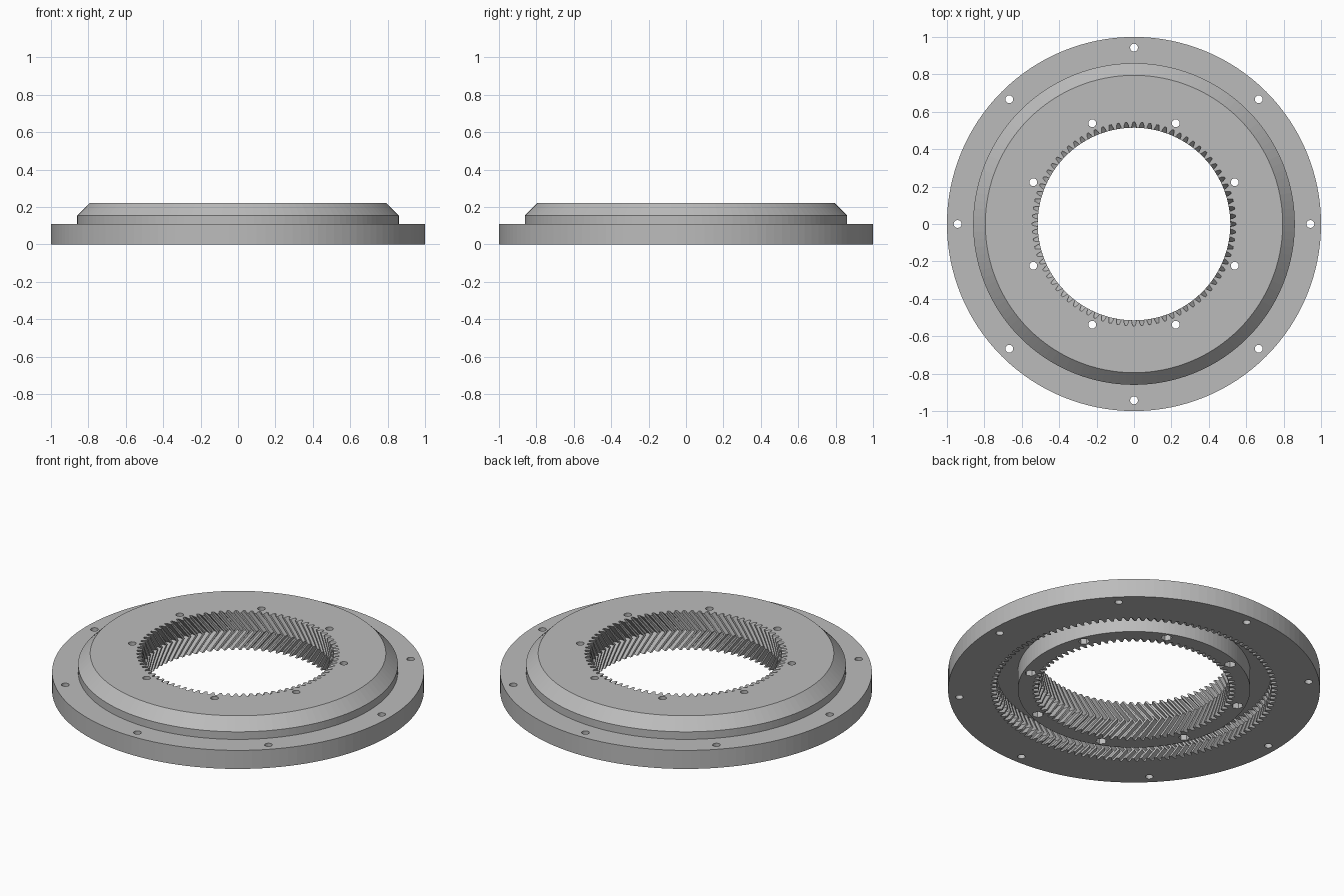
import bpy
import bmesh
from math import cos, sin, pi, tau

if "Cube" in bpy.data.objects:
    bpy.data.objects.remove(bpy.data.objects["Cube"], do_unlink=True)

SIDES = 128
GREY = (0.5, 0.5, 0.5, 1.0)

steel = bpy.data.materials.new("plain grey")
steel.use_nodes = True
steel.diffuse_color = GREY
for node in steel.node_tree.nodes:
    if node.type == 'BSDF_PRINCIPLED':
        node.inputs["Base Color"].default_value = GREY


def finish(name, bm):
    bmesh.ops.recalc_face_normals(bm, faces=bm.faces)
    mesh = bpy.data.meshes.new(name)
    bm.to_mesh(mesh)
    bm.free()
    mesh.materials.append(steel)
    obj = bpy.data.objects.new(name, mesh)
    bpy.context.collection.objects.link(obj)
    return obj


def loft(bm, loops):
    """Closed solid through a stack of equal-length loops."""
    rings = [[bm.verts.new(p) for p in loop] for loop in loops]
    for low, high in zip(rings, rings[1:]):
        for i in range(len(low)):
            j = (i + 1) % len(low)
            bm.faces.new((low[i], low[j], high[j], high[i]))
    bm.faces.new(rings[0][::-1])
    bm.faces.new(rings[-1])


def circle(r, z, sides=SIDES, cx=0, cy=0, turn=0):
    return [(cx + r * cos(turn + tau * i / sides),
             cy + r * sin(turn + tau * i / sides), z) for i in range(sides)]


def turned(name, profile):
    bm = bmesh.new()
    loft(bm, [circle(r, z) for r, z in profile])
    return finish(name, bm)


def herringbone(name, teeth, r_tip, r_root, z0, z1, shift, over_top):
    """Gear-shaped cutter whose teeth lean one way, then back."""
    tooth = [(-.35, 0), (-.26, .5), (-.13, 1), (.13, 1), (.26, .5), (.35, 0)]
    mid, half, steps = (z0 + z1) / 2, (z1 - z0) / 2, 4
    heights = [z0 + (z1 - z0) * i / (2 * steps) for i in range(2 * steps + 1)]
    heights[0] -= 0.01
    heights[-1] += over_top
    loops = []
    for z in heights:
        twist = -shift * (1 - abs(z - mid) / half)
        loop = []
        for k in range(teeth):
            for across, up in tooth:
                a = tau * (k + across) / teeth + twist + pi / 2
                r = r_tip + (r_root - r_tip) * up
                loop.append((r * cos(a), r * sin(a), z))
        loops.append(loop)
    bm = bmesh.new()
    loft(bm, loops)
    return finish(name, bm)


def hole_circle(name, rows):
    """Eight evenly spaced plugs for each row."""
    bm = bmesh.new()
    for ring_r, start, r, sides, z0, z1 in rows:
        for k in range(8):
            a = start + k * pi / 4
            cx, cy = ring_r * cos(a), ring_r * sin(a)
            loft(bm, [circle(r, z, sides, cx, cy, a) for z in (z0, z1)])
    return finish(name, bm)


def combine(target, tool, operation):
    mod = target.modifiers.new(tool.name, 'BOOLEAN')
    mod.object = tool
    mod.operation = operation
    mod.solver = 'EXACT'
    bpy.context.view_layer.update()
    graph = bpy.context.evaluated_depsgraph_get()
    result = bpy.data.meshes.new_from_object(target.evaluated_get(graph))
    target.modifiers.clear()
    target.data = result
    bpy.data.objects.remove(tool, do_unlink=True)


# Flanged body with stepped, chamfered shoulder
body = turned("ring_gear_body", [(1, 0), (1, .11), (.86, .11), (.86, .155), (.795, .22)])

# Large toothed recess in the underside
combine(body, herringbone("large_teeth", 114, .74, .77, 0, .11, .06, 0), 'DIFFERENCE')

# Inner collar standing inside the recess
combine(body, turned("inner_collar", [(.625, 0), (.625, .16)]), 'UNION')

# Toothed bore through the middle
combine(body, herringbone("small_teeth", 80, .515, .545, 0, .22, .16, .01), 'DIFFERENCE')

# Bolt holes in flange and collar, then hexagonal nut pockets
combine(body, hole_circle("bolt_holes", [
    (.943, 0, .021, 20, -.05, .3),
    (.583, pi / 8, .021, 20, -.05, .3)]), 'DIFFERENCE')
combine(body, hole_circle("nut_pockets", [
    (.583, pi / 8, .031, 6, -.05, .05)]), 'DIFFERENCE')

# Crisp machined faces
for face in body.data.polygons:
    face.use_smooth = False
    face.material_index = 0
body.data.materials.clear()
body.data.materials.append(steel)
